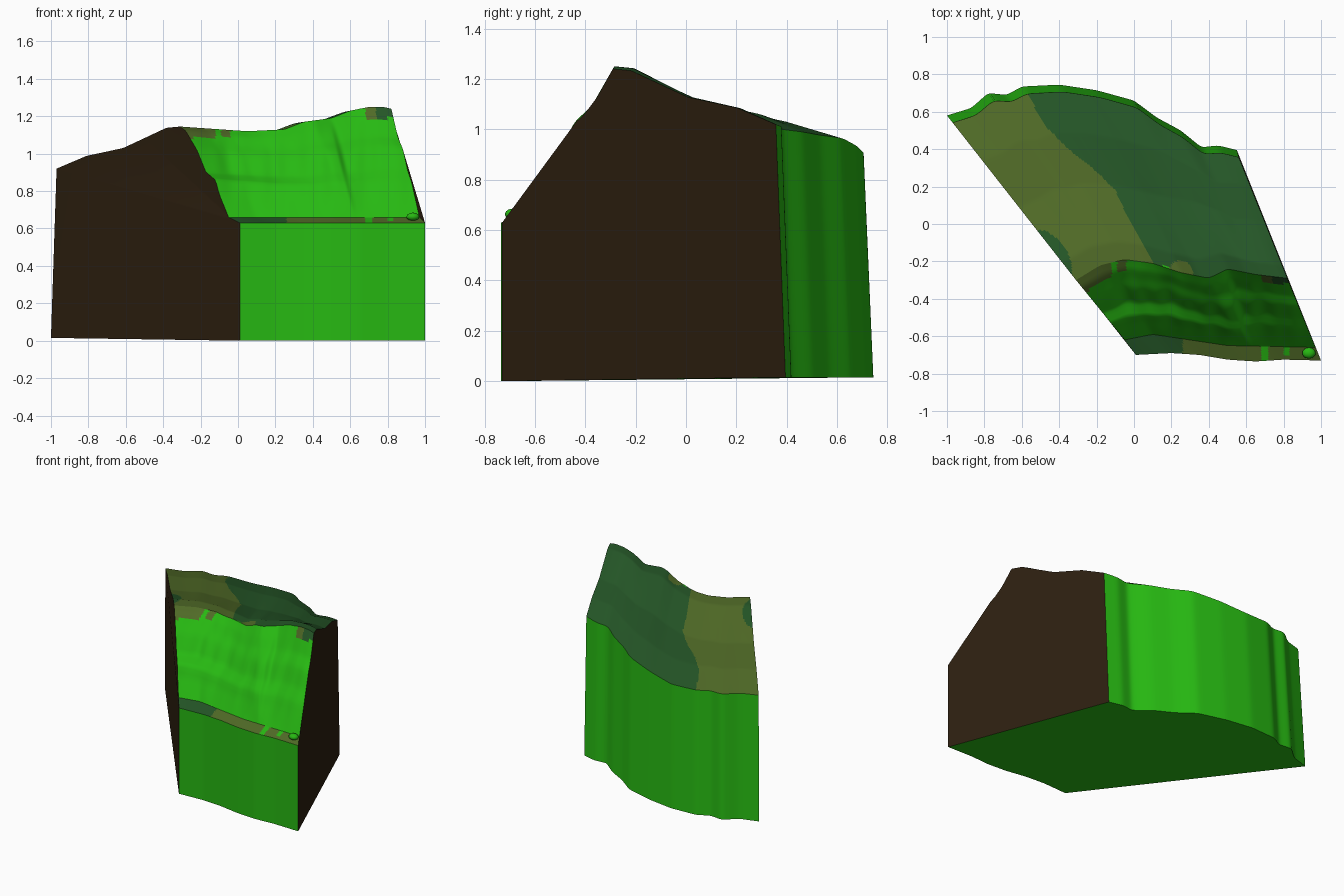
import bpy
import bmesh
import math
from mathutils import Vector

cube = bpy.data.objects.get("Cube")
if cube:
    bpy.data.objects.remove(cube, do_unlink=True)

STATIONS = 160


def make_material(name, rgb):
    mat = bpy.data.materials.new(name)
    mat.use_nodes = True
    mat.diffuse_color = (*rgb, 1)
    mat.node_tree.nodes["Principled BSDF"].inputs["Base Color"].default_value = (*rgb, 1)
    return mat


GRASS, FOREST, OLIVE, EARTH = range(4)
materials = [
    make_material("bright grass green", (0.02, 0.48, 0.006)),
    make_material("forest green", (0.018, 0.092, 0.02)),
    make_material("olive green", (0.08, 0.145, 0.02)),
    make_material("dark earth brown", (0.026, 0.014, 0.005)),
]


def interpolate(points, value):
    """Piecewise linear lookup in a list of (key, result) pairs."""
    if value <= points[0][0]:
        return points[0][1]
    for (a, u), (b, v) in zip(points, points[1:]):
        if value <= b:
            return u + (v - u) * (value - a) / (b - a)
    return points[-1][1]


def contour(plan, heights, smoothing=6):
    """Sample a left-to-right line evenly in x and round off its corners."""
    start, end = plan[0][0], plan[-1][0]
    line = []
    for i in range(STATIONS + 1):
        x = start + (end - start) * i / STATIONS
        line.append(Vector((x, interpolate(plan, x), interpolate(heights, x))))
    for _ in range(smoothing):
        middle = [(a + b * 2 + c) / 4 for a, b, c in zip(line, line[1:], line[2:])]
        line = [line[0], *middle, line[-1]]
    return line


def make_object(name, bm):
    mesh = bpy.data.meshes.new(name)
    bm.to_mesh(mesh)
    bm.free()
    for mat in materials:
        mesh.materials.append(mat)
    obj = bpy.data.objects.new(name, mesh)
    bpy.context.collection.objects.link(obj)
    bpy.ops.object.select_all(action="DESELECT")
    obj.select_set(True)
    bpy.context.view_layer.objects.active = obj
    bpy.ops.object.shade_smooth_by_angle(angle=math.radians(35))
    return obj


def sheet(name, rows, colour):
    """Skin a stack of contours and colour each face by its centre."""
    bm = bmesh.new()
    grid = [[bm.verts.new(p) for p in row] for row in rows]
    for low, high in zip(grid, grid[1:]):
        for i in range(STATIONS):
            face = bm.faces.new((low[i], low[i + 1], high[i + 1], high[i]))
            face.material_index = colour(face.calc_center_median())
    return make_object(name, bm)


def panel(name, outline, colour):
    bm = bmesh.new()
    face = bm.faces.new([bm.verts.new(p) for p in outline])
    face.material_index = colour
    bmesh.ops.triangulate(bm, faces=[face])
    return make_object(name, bm)


# Main contours of the land, from front to back
front_plan = [(0.01, -0.7), (0.2, -0.69), (0.35, -0.7), (0.5, -0.725),
              (0.65, -0.735), (0.8, -0.725), (1, -0.73)]
front_base = contour(front_plan, [(0, 0)])
front_top = contour(front_plan, [(0, 0.63)])
ledge_back = contour([(-0.05, -0.62), (0.1, -0.59), (0.3, -0.62), (0.5, -0.65), (0.97, -0.66)],
                     [(0, 0.66)])
ridge = contour([(-0.31, -0.3), (-0.18, -0.22), (-0.05, -0.19), (0.1, -0.21), (0.25, -0.26),
                 (0.4, -0.29), (0.5, -0.24), (0.65, -0.27), (0.82, -0.29)],
                [(-0.31, 1.145), (0.05, 1.12), (0.25, 1.13), (0.35, 1.17), (0.5, 1.19),
                 (0.6, 1.23), (0.7, 1.25), (0.78, 1.25), (0.82, 1.24)])
back_plan = [(-1, 0.58), (-0.87, 0.62), (-0.78, 0.7), (-0.68, 0.69), (-0.6, 0.735),
             (-0.4, 0.745), (-0.2, 0.715), (0, 0.66), (0.12, 0.57), (0.25, 0.5),
             (0.36, 0.41), (0.45, 0.42), (0.55, 0.395)]
back_base = contour(back_plan, [(0, 0.015)], 3)
back_heights = contour(back_plan, [(-1, 0.92), (-0.4, 0.905), (0, 0.965), (0.55, 1.02)], 10)
back_top = []
for i, p in enumerate(back_heights):
    t = i / STATIONS
    back_top.append(p + Vector((0.03 - 0.02 * t, -0.038, 0)))

# Stepped, rippled slope between the ledge and the ridge
left_steps = [(0, 0), (0.19, 0.25), (0.27, 0.41), (0.46, 0.49), (0.65, 0.74), (0.88, 0.95), (1, 1)]
right_steps = [(0, 0), (0.27, 0.31), (0.43, 0.44), (0.59, 0.63), (0.76, 0.73), (1, 1)]


def slope_point(i, rise):
    t = i / STATIONS
    p = ledge_back[i].lerp(ridge[i], rise)
    blend = interpolate(left_steps, rise) * (1 - t) + interpolate(right_steps, rise) * t
    p.z = ledge_back[i].z + (ridge[i].z - ledge_back[i].z) * blend
    fade = math.sin(math.pi * rise) * min(1, 8 * t * (1 - t))
    ripple = 0.007 * math.sin(p.x * 24) + 0.004 * math.sin(p.x * 51 + 1)
    # A fold that runs down the slope, steep on its right side
    side = p.x - (0.48 + 0.25 * (1.2 - p.z))
    width = 0.12 if side < 0 else 0.02
    fold = 0.025 * math.exp(-(side / width) ** 2)
    p.y -= fade * (ripple + fold)
    return p


slope_rows = [[slope_point(i, r / 28) for i in range(STATIONS + 1)] for r in range(29)]

# Plateau that falls towards the back
fall = [(0, 0), (0.11, 0.03), (0.46, 0.51), (0.76, 0.7), (1, 1)]
plateau_rows = []
for r in range(81):
    row = []
    for a, b in zip(ridge, back_top):
        p = a.lerp(b, r / 80)
        p.z = a.z + (b.z - a.z) * interpolate(fall, r / 80)
        row.append(p)
    plateau_rows.append(row)


# Ground cover rules
def ledge_colour(c):
    if 0.68 < c.x < 0.72 or (0.8 < c.x < 0.83 and c.y > -0.7):
        return GRASS
    return FOREST if c.x < 0.26 else OLIVE


def slope_colour(c):
    if c.x > 0.68 and c.z > 1.19:
        return OLIVE if c.x < 0.74 else FOREST
    if c.x < -0.04 and c.z > 1.085 and not -0.12 < c.x < -0.09:
        return OLIVE
    return GRASS


cover_border = [(-0.2, 0.1), (-0.17, 0.08), (0.03, -0.03), (0.18, -0.1), (0.28, -0.2),
                (0.4, -0.35), (0.53, -0.48), (0.7, -0.57)]


def plateau_colour(c):
    if -0.07 < c.x < 0.19 and c.y < -0.19 - 0.15 * (c.x + 0.07):
        return GRASS
    if math.hypot(c.x - 0.25, c.y + 0.26) < 0.065:
        return OLIVE
    if math.hypot((c.x + 0.53) / 0.2, (c.y + 0.27) / 0.24) < 1:
        return FOREST
    return OLIVE if c.x < interpolate(cover_border, c.y) else FOREST


def grass(c):
    return GRASS


# Outer surfaces
ledge_rows = [[a.lerp(b, r / 6) for a, b in zip(front_top, ledge_back)] for r in range(7)]
sheet("front_wall", [front_base, front_top], grass)
sheet("ledge", ledge_rows, ledge_colour)
sheet("slope", slope_rows, slope_colour)
sheet("plateau", plateau_rows, plateau_colour)
sheet("back_wall", [back_top, back_base], grass)

# Cut sides and underside
profile_rows = [front_base, front_top, *slope_rows, *plateau_rows[1:], back_base]
panel("right_cut_side", [row[0] for row in profile_rows], EARTH)
panel("left_cut_side", [row[-1] for row in reversed(profile_rows)], EARTH)
panel("underside", [*back_base, *reversed(front_base)], GRASS)

# Small bush on the ledge corner
bm = bmesh.new()
bmesh.ops.create_icosphere(bm, subdivisions=2, radius=1)
for v in bm.verts:
    v.co = Vector((0.935 + v.co.x * 0.036, -0.69 + v.co.y * 0.03, 0.663 + v.co.z * 0.022))
make_object("bush", bm)
